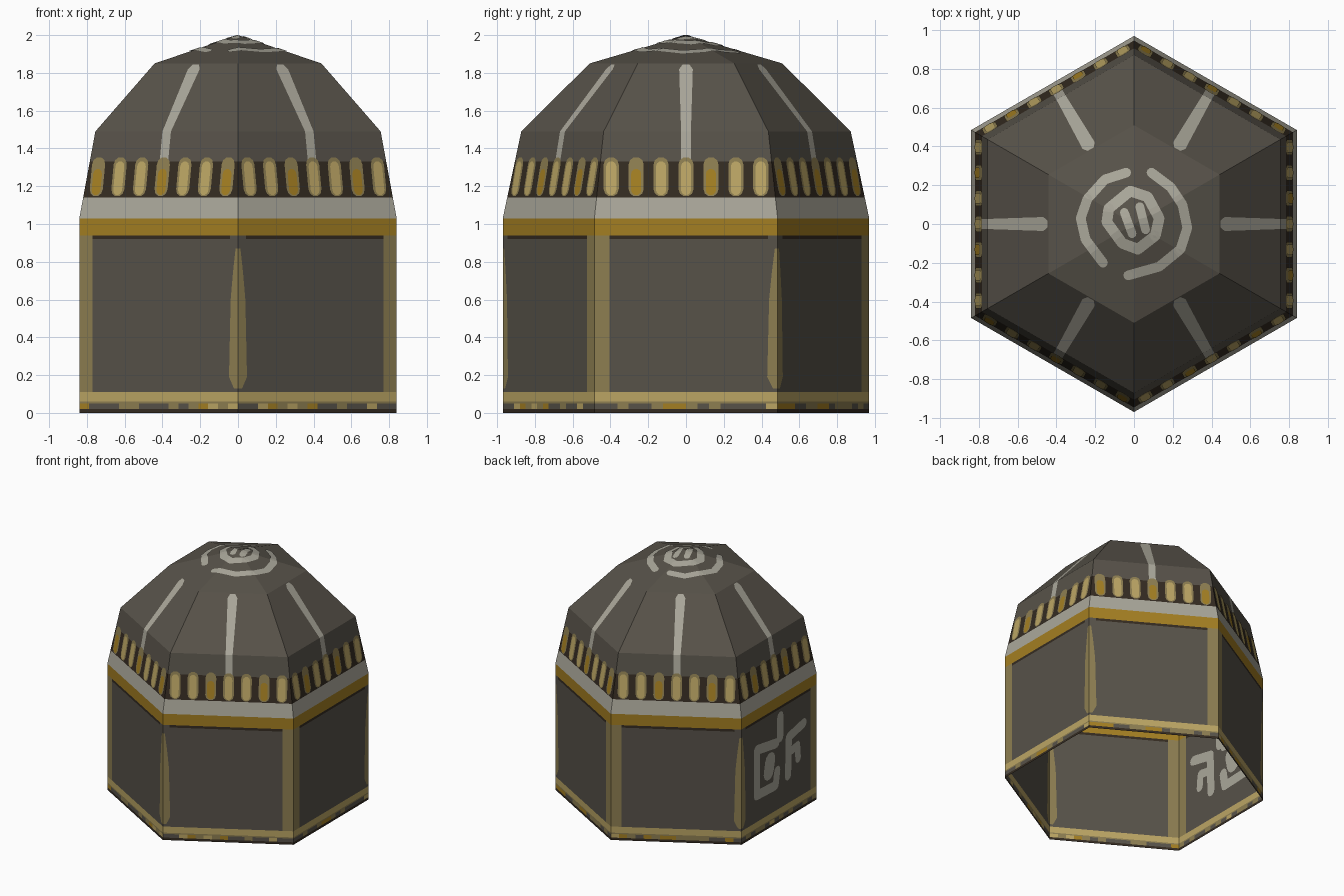
import bpy, math, random
from mathutils import Vector

if "Cube" in bpy.data.objects:
    bpy.data.objects.remove(bpy.data.objects["Cube"])

random.seed(4)
C30 = math.cos(math.pi / 6)
# (height, corner radius) outline of the six-sided hut
PROFILE = [(0, .97), (1.03, .97), (1.49, .872), (1.85, .51), (2.0, 0)]

# ---- colours
def srgb(*rgb):
    return tuple(((c / 255 + .055) / 1.055) ** 2.4 for c in rgb) + (1,)

COLOURS = {
    "stone": srgb(87, 82, 73), "dark_brown": srgb(52, 43, 33),
    "light_tan": srgb(187, 165, 100), "dark_tan": srgb(141, 126, 81),
    "gold": srgb(164, 127, 34), "pale_grey": srgb(170, 167, 154),
}
NAMES = list(COLOURS)
MATS = []
for n, c in COLOURS.items():
    m = bpy.data.materials.new(n)
    m.diffuse_color = c
    m.use_nodes = True
    m.node_tree.nodes["Principled BSDF"].inputs["Base Color"].default_value = m.diffuse_color
    MATS.append(m)
STONE, BROWN, TAN, DTAN, GOLD, GREY = range(6)

# ---- surface maps
def apothem(z):
    for (z0, r0), (z1, r1) in zip(PROFILE, PROFILE[1:]):
        if z <= z1 + 1e-6:
            return C30 * (r0 + (r1 - r0) * (z - z0) / (z1 - z0))

def side(k, u, z, off=0):
    """Point on side k: u along the side, z height, off outwards."""
    a = math.radians(60 * k)
    n, t = Vector((math.cos(a), math.sin(a), 0)), Vector((-math.sin(a), math.cos(a), 0))
    return n * (apothem(z) + off) + t * u + Vector((0, 0, z))

def half(z):
    return apothem(z) / math.sqrt(3)

def cap(x, y, off=0):
    """Point on the shallow top pyramid."""
    d = max(x * math.cos(i * math.pi / 3) + y * math.sin(i * math.pi / 3) for i in range(6))
    return Vector((x, y, 2 - .15 * d / (.51 * C30) + off))

class Part:
    def __init__(self, name):
        self.name, self.v, self.f, self.m = name, [], [], []

    def face(self, pts, mat):
        i = len(self.v)
        self.v += pts
        self.f.append(range(i, i + len(pts)))
        self.m.append(mat)

    def row(self, k, z0, z1, low, high, mats):
        """One band of a side, split at the given u positions."""
        low = [-half(z0)] + list(low) + [half(z0)]
        high = [-half(z1)] + list(high) + [half(z1)]
        for i, m in enumerate(mats):
            self.face([side(k, low[i], z0), side(k, low[i + 1], z0),
                       side(k, high[i + 1], z1), side(k, high[i], z1)], m)

    def stroke(self, pts, w, mat, surf, lift=.004, steps=1):
        """Round-ended painted line, shown on both faces of the thin shell."""
        fine = []
        for a, b in zip(pts, pts[1:]):
            fine += [Vector(a).lerp(Vector(b), s / steps) for s in range(steps)]
        fine.append(Vector(pts[-1]))
        polys = []
        for a, b in zip(fine, fine[1:]):
            d = (b - a).normalized() * w / 2
            p = Vector((-d.y, d.x))
            polys.append([a - p, b - p, b + p, a + p])
        for c in [fine[0], fine[-1]] + [Vector(q) for q in pts[1:-1]]:
            polys.append([c + Vector((math.cos(j * math.pi / 5), math.sin(j * math.pi / 5))) * w / 2
                          for j in range(10)])
        for q in polys:
            self.face([surf(p.x, p.y, lift) for p in q], mat)
            self.face([surf(p.x, p.y, -lift) for p in reversed(q)], mat)

    def build(self):
        me = bpy.data.meshes.new(self.name)
        me.from_pydata([tuple(p) for p in self.v], [], [list(f) for f in self.f])
        for m in MATS:
            me.materials.append(m)
        for p, i in zip(me.polygons, self.m):
            p.material_index = i
        bpy.context.collection.objects.link(bpy.data.objects.new(self.name, me))

# ---- walls: speckled foot, tan skirting, corner posts, gold cornice
walls = Part("walls")
H = half(0)
# (z0, z1, half width of the narrow post at z0 and z1)
POST = [(.11, .13, 0, 0), (.13, .19, .025, .055), (.19, .6, .055, .045),
        (.6, .75, .045, .03), (.75, .87, .03, .015), (.87, .92, 0, 0)]
for k in range(6):
    sgn = -1 if k % 2 else 1     # wide posts alternate with narrow ones
    n = 16
    cuts = [-H + 2 * H * i / n for i in range(1, n)]
    walls.row(k, 0, .02, [], [], [BROWN])
    walls.row(k, .02, .05, cuts, cuts,
              random.choices([STONE, DTAN, GOLD, TAN], [5, 5, 2, 1], k=n))
    walls.row(k, .05, .06, [], [], [DTAN])
    walls.row(k, .06, .11, [], [], [TAN])
    for z0, z1, w0, w1 in POST:
        lo, hi, mats = [-H + .08, H - w0], [-H + .08, H - w1], [DTAN, STONE, DTAN]
        if sgn < 0:
            lo, hi, mats = [-x for x in lo[::-1]], [-x for x in hi[::-1]], mats[::-1]
        walls.row(k, z0, z1, lo, hi, mats)
    lo = sorted(sgn * x for x in (-H + .08, H - .05))
    mats = [DTAN, BROWN, STONE]
    walls.row(k, .92, .94, lo, lo, mats[::sgn])
    walls.row(k, .94, 1.03, [], [], [GOLD])
walls.build()

# ---- roof: grey eaves, dark frieze, stone dome with a pale rib on each side
roof = Part("roof")
for k in range(6):
    roof.row(k, 1.03, 1.14, [], [], [GREY])
    roof.row(k, 1.14, 1.33, [], [], [BROWN])
    rib = [STONE, GREY, STONE]
    roof.row(k, 1.33, 1.49, (-.026, .026), (-.026, .026), rib)
    roof.row(k, 1.49, 1.82, (-.026, .026), (-.036, .036), rib)
    roof.row(k, 1.82, 1.845, (-.036, .036), (-.018, .018), rib)
    roof.row(k, 1.845, 1.85, [], [], [STONE])
    roof.face([side(k, -half(1.85), 1.85), side(k, half(1.85), 1.85), Vector((0, 0, 2))], STONE)
roof.build()

# ---- frieze studs: seven rounded pegs on each side
studs = Part("frieze_studs")
for k in range(6):
    surf = lambda u, z, off, k=k: side(k, u, z, off)
    for i in range(7):
        u = (i - 3) * .132
        gold = (k * 7 + i) % 3 == 1
        studs.stroke([(u, 1.185), (u, 1.315)], .08, DTAN, surf, .003)
        studs.stroke([(u, 1.18), (u, 1.265 if gold else 1.305)], .054,
                     GOLD if gold else TAN, surf, .0045)
studs.build()

# ---- swirl ornament on the roof top
swirl = Part("roof_swirl")
for line, w in [
    ([(-.04, .265), (-.15, .23), (-.24, .13), (-.275, .03), (-.25, -.08), (-.16, -.2)], .05),
    ([(.09, .265), (.19, .19), (.25, .1), (.275, -.02), (.24, -.13), (.13, -.22), (-.03, -.265)], .05),
    ([(-.02, .17), (.07, .14), (.13, .03), (.11, -.06), (.02, -.13), (-.06, -.1),
      (-.14, .01), (-.13, .08), (-.02, .17)], .055),
    ([(-.05, .06), (-.01, -.05)], .045), ([(.03, .09), (.06, -.03)], .045),
]:
    swirl.stroke(line, w, GREY, cap, .0045, 4)
swirl.build()

# ---- abstract painted marks on the left wall
marks = Part("wall_marks")
for line, w in [
    ([(-.04, .66), (-.29, .7), (-.29, .33), (-.05, .32), (-.03, .43)], .08),
    ([(-.14, .46), (-.12, .55)], .13),
    ([(.01, .86), (.01, .69)], .08),
    ([(.31, .69), (.12, .65), (.11, .34)], .08),
    ([(.12, .52), (.23, .54), (.24, .43)], .07),
]:
    marks.stroke(line, w, GREY, lambda u, z, off: side(3, u, z, off), .0045)
marks.build()
